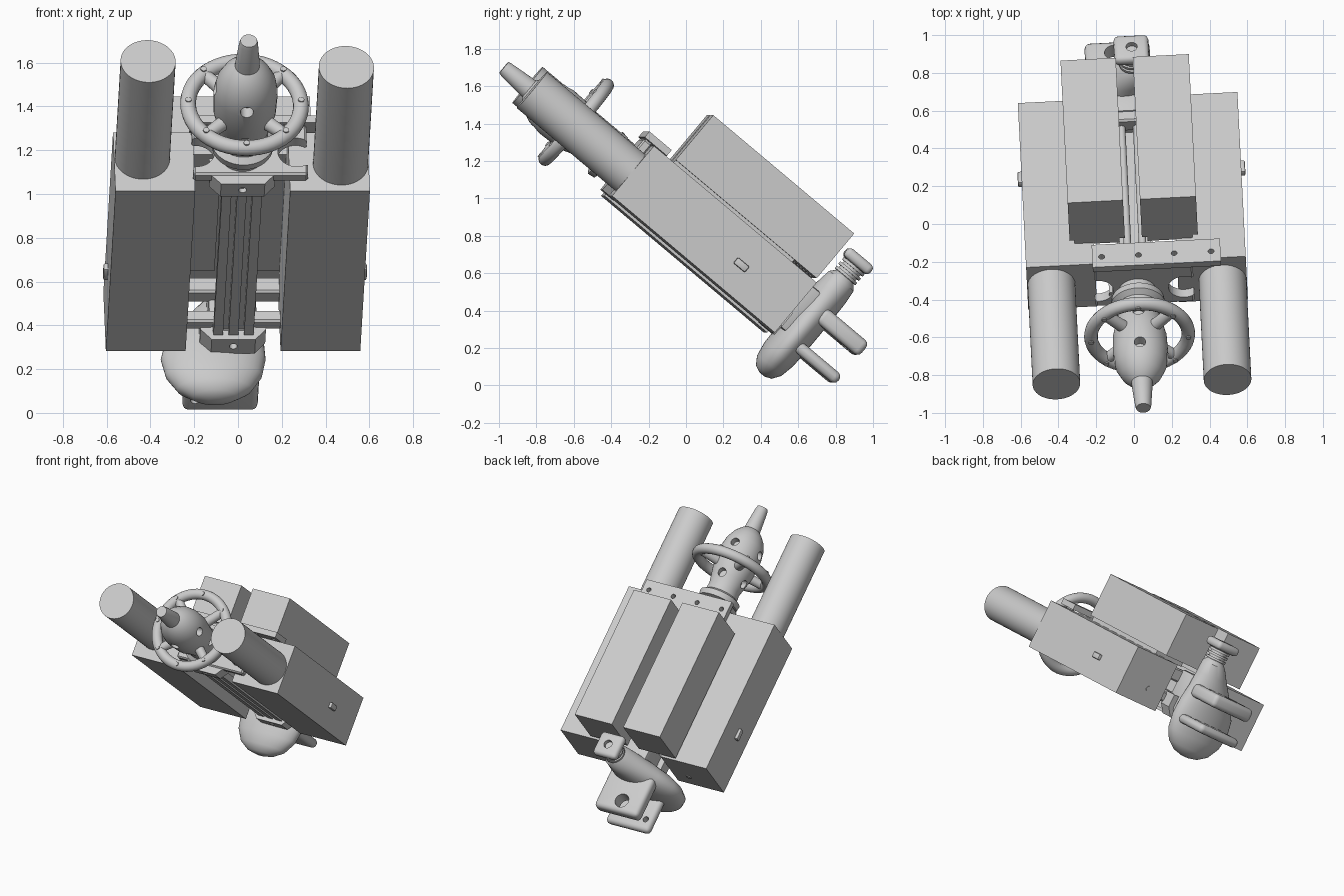
import bpy, bmesh, math
from mathutils import Matrix, Vector

cube = bpy.data.objects.get("Cube")
if cube:
    bpy.data.objects.remove(cube, do_unlink=True)

# The whole assembly is built level (barrel along -y), then pitched and yawed
FRAME = Matrix.Rotation(math.radians(2.9), 4, 'Z') @ Matrix.Rotation(math.radians(-40), 4, 'X')
AXIS_W = 0.675

grey = bpy.data.materials.new("plain grey")
grey.use_nodes = True
colour = (0.6, 0.6, 0.6, 1)
grey.diffuse_color = colour
grey.node_tree.nodes["Principled BSDF"].inputs["Base Color"].default_value = colour
parts = []


def finish(bm, name):
    bmesh.ops.recalc_face_normals(bm, faces=bm.faces)
    me = bpy.data.meshes.new(name)
    bm.to_mesh(me)
    bm.free()
    me.materials.append(grey)
    ob = bpy.data.objects.new(name, me)
    bpy.context.collection.objects.link(ob)
    ob.matrix_world = FRAME
    parts.append(ob)
    return ob


def apply(ob, mod):
    bpy.context.view_layer.update()
    with bpy.context.temp_override(object=ob, active_object=ob):
        bpy.ops.object.modifier_apply(modifier=mod.name)


def box(name, x, a, w, bevel=0, segments=1):
    """Box from ranges across (x), along the barrel (a) and upward (w)."""
    bm = bmesh.new()
    size = Vector((x[1] - x[0], a[1] - a[0], w[1] - w[0]))
    mid = Vector((sum(x) / 2, -sum(a) / 2, sum(w) / 2))
    bmesh.ops.create_cube(bm, size=1, matrix=Matrix.Translation(mid) @ Matrix.Diagonal(size).to_4x4())
    if bevel:
        bmesh.ops.bevel(bm, geom=bm.edges[:], offset=bevel, segments=segments,
                        profile=0.5, affect='EDGES')
    return finish(bm, name)


def rod(name, start, end, r1, r2=None, sides=32):
    """Round rod between two (x, a, w) points."""
    p, q = (Vector((v[0], -v[1], v[2])) for v in (start, end))
    d = q - p
    m = Matrix.Translation((p + q) / 2) @ d.to_track_quat('Z', 'Y').to_matrix().to_4x4()
    bm = bmesh.new()
    bmesh.ops.create_cone(bm, cap_ends=True, segments=sides, radius1=r1,
                          radius2=r1 if r2 is None else r2, depth=d.length, matrix=m)
    return finish(bm, name)


def loft(name, rings):
    """Skin closed rings of points, capping both ends."""
    bm = bmesh.new()
    rows = [[bm.verts.new(p) for p in ring] for ring in rings]
    n = len(rows[0])
    for lo, hi in zip(rows, rows[1:]):
        for i in range(n):
            bm.faces.new((lo[i], lo[(i + 1) % n], hi[(i + 1) % n], hi[i]))
    bm.faces.new(rows[0])
    bm.faces.new(rows[-1])
    return finish(bm, name)


def circle(n=40):
    return [(math.cos(2 * math.pi * i / n), math.sin(2 * math.pi * i / n)) for i in range(n)]


def lathe(name, profile):
    """Turn an (a, radius) profile around the barrel axis."""
    return loft(name, [[(r * c, -a, AXIS_W + r * s) for c, s in circle()] for a, r in profile])


def cut(ob, cutters):
    for c in cutters:
        mod = ob.modifiers.new("cut", 'BOOLEAN')
        mod.operation, mod.solver, mod.object = 'DIFFERENCE', 'EXACT', c
        apply(ob, mod)
        parts.remove(c)
        bpy.data.objects.remove(c, do_unlink=True)


# Side blocks, with front cylinders and side pegs
for side, label, w in ((-1, "right", 0.70), (1, "left", 0.665)):
    box(label + "_side_block", sorted((side * 0.217, side * 0.582)), (-0.16, 0.977), (0.503, 0.852))
    rod(label + "_front_cylinder", (side * 0.453, 0.95, w), (side * 0.453, 1.665, w), 0.126, sides=48)
    box(label + "_side_peg", sorted((side * 0.57, side * 0.603)), (0.17, 0.25), (0.645, 0.685), 0.008, 2)
    rod(label + "_rear_stud", (side * 0.35, -0.165, 0.62), (side * 0.35, -0.15, 0.62), 0.02, sides=16)

# Upper boxes on their mounting plate
box("right_upper_box", (-0.345, -0.052), (-0.155, 0.83), (0.878, 1.19))
box("left_upper_box", (0.038, 0.335), (-0.155, 0.83), (0.878, 1.19))
for x in (-0.2, 0.187):
    box("upper_box_mount", (x - 0.12, x + 0.12), (0.0, 0.83), (0.845, 0.88))

# Drilled cross plate on top at the front
plate = box("top_cross_plate", (-0.23, 0.45), (0.885, 1.04), (0.86, 0.9))
cut(plate, [rod("hole", (x, 0.97, 0.8), (x, 0.97, 1), 0.016, sides=16)
            for x in (-0.18, 0.015, 0.205, 0.4)])

# Centre rails between the blocks
box("centre_rail", (-0.085, 0.085), (-0.12, 0.97), (0.57, 0.66))
for x in (-0.07, 0, 0.07):
    box("rail_rib", (x - 0.022, x + 0.022), (-0.12, 0.97), (0.535, 0.58))
for x in (-0.04, 0.04):
    rod("upper_rail", (x, -0.1, 0.77), (x, 1.0, 0.77), 0.02, sides=16)
box("rear_cross_bar", (-0.225, 0.225), (-0.1, -0.02), (0.74, 0.83), 0.01)
box("lower_cross_bar", (-0.225, 0.225), (-0.1, -0.04), (0.58, 0.65), 0.01)

# Clamps at each rail end, with chamfered corners and a screw hole
for label, a0, a1 in (("front", 0.93, 1.02), ("rear", -0.185, -0.085)):
    outline = ((-0.15, 0.66), (-0.15, 0.57), (-0.1, 0.51), (0.1, 0.51), (0.15, 0.57), (0.15, 0.66))
    clamp = loft(label + "_rail_clamp", [[(x, -a, w) for x, w in outline] for a in (a0, a1)])
    mid = (a0 + a1) / 2
    cut(clamp, [rod("hole", (0, mid, 0.45), (0, mid, 0.545), 0.018, sides=16)])

# Notched front bracket
bracket = box("front_bracket", (-0.225, 0.3), (0.975, 1.03), (0.56, 0.86), 0.01)
cut(bracket, [rod("notch", (x, 0.9, 0.69), (x, 1.1, 0.69), 0.085) for x in (-0.21, 0.25)])

# Turned nozzle body with cross-drilled ports
body = lathe("nozzle_body", [
    (0.97, 0.1), (1.08, 0.1), (1.09, 0.14), (1.13, 0.145), (1.15, 0.115), (1.2, 0.11),
    (1.27, 0.125), (1.35, 0.143), (1.48, 0.147), (1.55, 0.135), (1.61, 0.108),
    (1.65, 0.075), (1.665, 0.055)])
ports = []
for a in (1.27, 1.5):
    for k in range(4):
        dx, dw = math.sin(k * math.pi / 2), math.cos(k * math.pi / 2)
        ports.append(rod("port", (dx * 0.09, a, AXIS_W + dw * 0.09),
                         (dx * 0.2, a, AXIS_W + dw * 0.2), 0.03, sides=20))
cut(body, ports)
lathe("nozzle_tip", [(1.64, 0.058), (1.7, 0.054), (1.82, 0.043), (1.84, 0.038)])

# Hand ring: swept rim, spokes and small bolts
RING_A, RIM = 1.355, 0.258
bm = bmesh.new()
rows = [[bm.verts.new(((RIM + 0.036 * p) * c, -RING_A - 0.036 * q, 0.7 + (RIM + 0.036 * p) * s))
         for p, q in circle(16)] for c, s in circle(56)]
for i, row in enumerate(rows):
    nxt = rows[(i + 1) % len(rows)]
    for j in range(16):
        bm.faces.new((row[j], nxt[j], nxt[(j + 1) % 16], row[(j + 1) % 16]))
finish(bm, "hand_ring")
for k in range(8):
    t = k * math.pi / 4
    c, s = math.cos(t), math.sin(t)
    rod("ring_bolt", (RIM * c, RING_A + 0.02, 0.7 + RIM * s),
        (RIM * c, RING_A + 0.041, 0.7 + RIM * s), 0.014, sides=12)
    if k % 2:
        rod("ring_spoke", (0.1 * c, RING_A, 0.69 + 0.1 * s), (0.24 * c, RING_A, 0.7 + 0.24 * s), 0.035, 0.03)

# Rear handle: rounded teardrop leaning up to a ribbed neck and knob
HANDLE_A = -0.277
sections = ((0.31, -0.085, 0.03, 0.02), (0.325, -0.085, 0.1, 0.055), (0.37, -0.085, 0.17, 0.085),
            (0.45, -0.085, 0.22, 0.1), (0.55, -0.085, 0.24, 0.102), (0.66, -0.075, 0.225, 0.102),
            (0.77, -0.045, 0.175, 0.1), (0.88, 0.0, 0.12, 0.095), (0.96, 0.03, 0.085, 0.085),
            (0.99, 0.033, 0.06, 0.06))
loft("rear_handle", [[(cx + hx * c, -HANDLE_A - ha * s, w) for c, s in circle()]
                     for w, cx, hx, ha in sections])
rod("handle_neck", (0.035, HANDLE_A, 0.97), (0.035, HANDLE_A, 1.08), 0.058)
for w in (1.0, 1.03, 1.06):
    rod("neck_rib", (0.035, HANDLE_A, w - 0.008), (0.035, HANDLE_A, w + 0.008), 0.072)
knob = box("handle_knob", (-0.06, 0.125), (-0.365, -0.19), (1.07, 1.13), 0.025, 3)
cut(knob, [rod("hole", (0.035, HANDLE_A, 1.1), (0.035, HANDLE_A, 1.2), 0.03, sides=20)])
box("handle_mount", (-0.11, 0.11), (-0.24, -0.08), (0.56, 0.84), 0.015, 2)

# Two drilled lugs behind the handle
for label, w0, w1, hole in (("upper", 0.705, 0.8, 0.05), ("lower", 0.51, 0.575, 0.02)):
    lug = box(label + "_lug", (-0.215, 0.13), (-0.605, -0.3), (w0, w1), 0.03, 3)
    x = -0.06 if hole > 0.03 else -0.16
    cut(lug, [rod("hole", (x, -0.52, w0 - 0.1), (x, -0.52, w1 + 0.1), hole, sides=24)])

# Smooth rounded surfaces while keeping hard edges
bpy.ops.object.select_all(action='DESELECT')
for ob in parts:
    ob.select_set(True)
bpy.context.view_layer.objects.active = parts[0]
bpy.ops.object.shade_smooth_by_angle(angle=math.radians(35))
